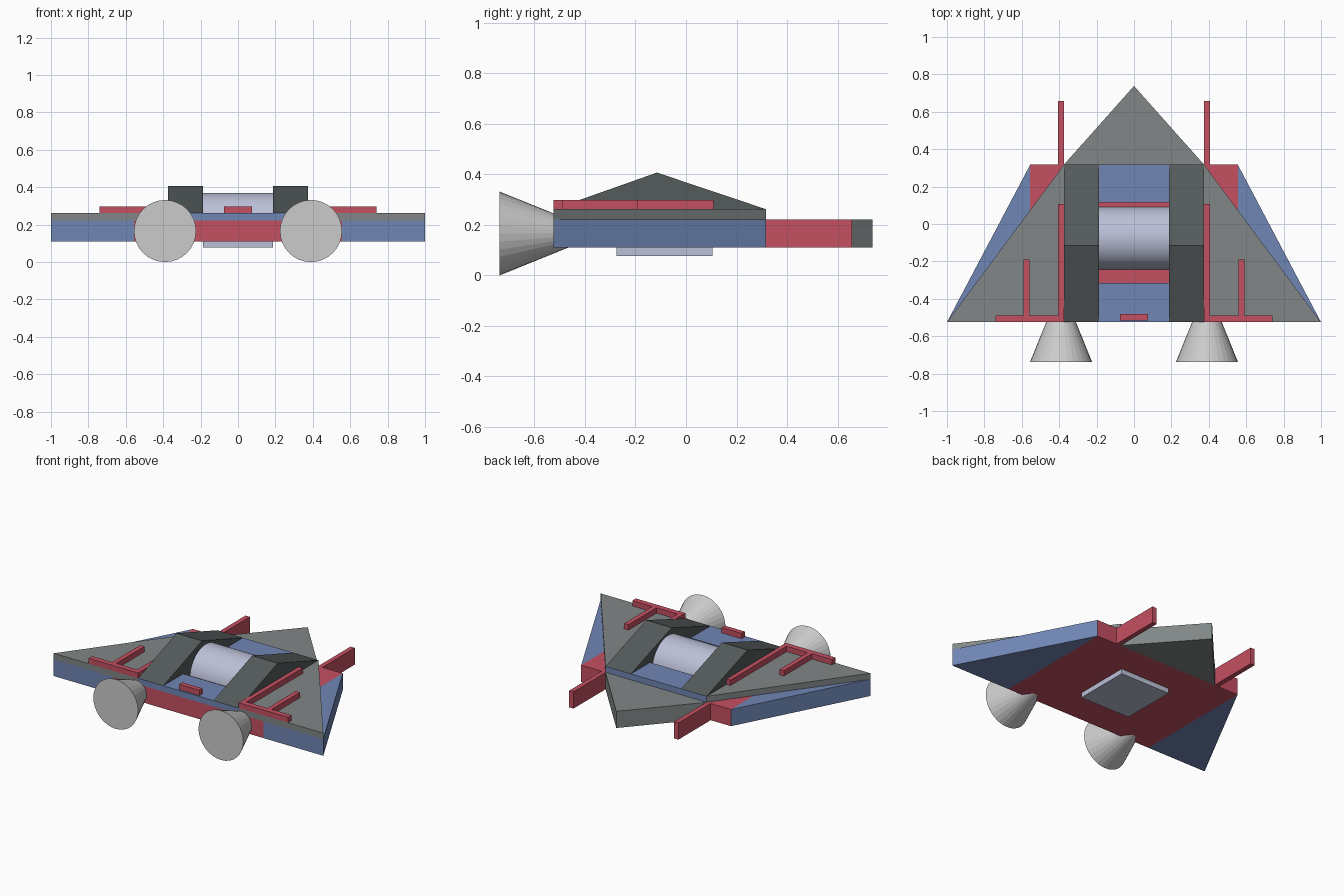
import bpy, bmesh
from math import cos, sin, pi
from mathutils import Matrix

if "Cube" in bpy.data.objects:
    bpy.data.objects.remove(bpy.data.objects["Cube"])


def mat(name, rgb):
    m = bpy.data.materials.new(name)
    m.diffuse_color = (*rgb, 1)
    m.use_nodes = True
    m.node_tree.nodes["Principled BSDF"].inputs["Base Color"].default_value = m.diffuse_color
    return m


BLUE = mat("blue", (0.16, 0.24, 0.46))
RED = mat("red", (0.55, 0.08, 0.12))
GREY = mat("plate_grey", (0.22, 0.24, 0.24))
DARK = mat("dark_grey", (0.09, 0.105, 0.105))
PALE = mat("pale", (0.50, 0.53, 0.68))


def finish(name, bm, m):
    bmesh.ops.recalc_face_normals(bm, faces=bm.faces)
    me = bpy.data.meshes.new(name)
    bm.to_mesh(me)
    bm.free()
    ob = bpy.data.objects.new(name, me)
    bpy.context.collection.objects.link(ob)
    if m:
        me.materials.append(m)
    return ob


def prism(name, pts, lo, hi, m, axis="z"):
    """Extrude a closed outline: xy along z, or yz along x."""
    bm = bmesh.new()
    put = (lambda p, h: (*p, h)) if axis == "z" else (lambda p, h: (h, *p))
    a = [bm.verts.new(put(p, lo)) for p in pts]
    b = [bm.verts.new(put(p, hi)) for p in pts]
    bm.faces.new(a)
    bm.faces.new(b)
    n = len(pts)
    for i in range(n):
        j = (i + 1) % n
        bm.faces.new((a[i], a[j], b[j], b[i]))
    return finish(name, bm, m)


def box(name, x, y, z, m):
    return prism(name, [(x[0], y[0]), (x[1], y[0]), (x[1], y[1]), (x[0], y[1])], *z, m)


BACK, FRONT = -0.525, 0.317
LOW, MID, TOP, RAIL = 0.11, 0.222, 0.262, 0.298

# Hull, nose and the deck with its recess
box("hull", (-0.555, 0.555), (BACK, FRONT), (LOW, MID), RED)
prism("nose", [(-0.375, FRONT), (0.375, FRONT), (0, 0.738)], LOW, MID, GREY)
box("deck_rear", (-0.375, 0.375), (BACK, -0.315), (MID, TOP), BLUE)
box("deck_front", (-0.375, 0.375), (0.115, FRONT), (MID, TOP), BLUE)

# Rounded drum between the wedges, and the hatch underneath
arc = [(-0.076 + 0.168 * cos(pi * i / 24), 0.202 + 0.168 * sin(pi * i / 24)) for i in range(25)]
drum = prism("drum", arc, -0.186, 0.186, PALE, "x")
bpy.context.view_layer.objects.active = drum
drum.select_set(True)
bpy.ops.object.shade_smooth_by_angle()
box("belly_hatch", (-0.186, 0.186), (-0.275, 0.105), (0.077, LOW), PALE)
box("deck_block", (-0.075, 0.075), (-0.515, -0.482), (TOP, RAIL), RED)

for side, s in (("right", 1), ("left", -1)):
    # Wings and upper plates
    prism("wing_" + side, [(s * 0.555, FRONT), (s, BACK), (s * 0.555, BACK)], LOW, MID, BLUE)
    prism("wing_plate_" + side, [(s * 0.375, FRONT), (s, BACK), (s * 0.375, BACK)], MID, TOP, GREY)
    # Tall wedges, down to the hull
    prism("wedge_" + side, [(BACK, TOP), (-0.115, 0.407), (FRONT, TOP), (0.115, TOP),
                            (0.115, MID), (-0.315, MID), (-0.315, TOP)],
          s * 0.186, s * 0.375, DARK, "x")
    # Gun barrel and surface rails
    box("gun_" + side, (s * 0.373, s * 0.405), (FRONT, 0.658), (LOW, MID), RED)
    box("inner_rail_" + side, (s * 0.373, s * 0.405), (BACK, 0.108), (TOP, RAIL), RED)
    box("cross_rail_" + side, (s * 0.405, s * 0.74), (BACK, -0.488), (TOP, RAIL), RED)
    box("outer_rail_" + side, (s * 0.56, s * 0.592), (-0.488, -0.19), (TOP, RAIL), RED)
    # Engine cone, wide end outward
    bm = bmesh.new()
    bmesh.ops.create_cone(bm, cap_ends=True, segments=32, radius1=0.166, radius2=0, depth=0.41,
                          matrix=Matrix.Translation((s * 0.39, -0.533, 0.166)) @ Matrix.Rotation(-pi / 2, 4, "X"))
    finish("engine_" + side, bm, None)
